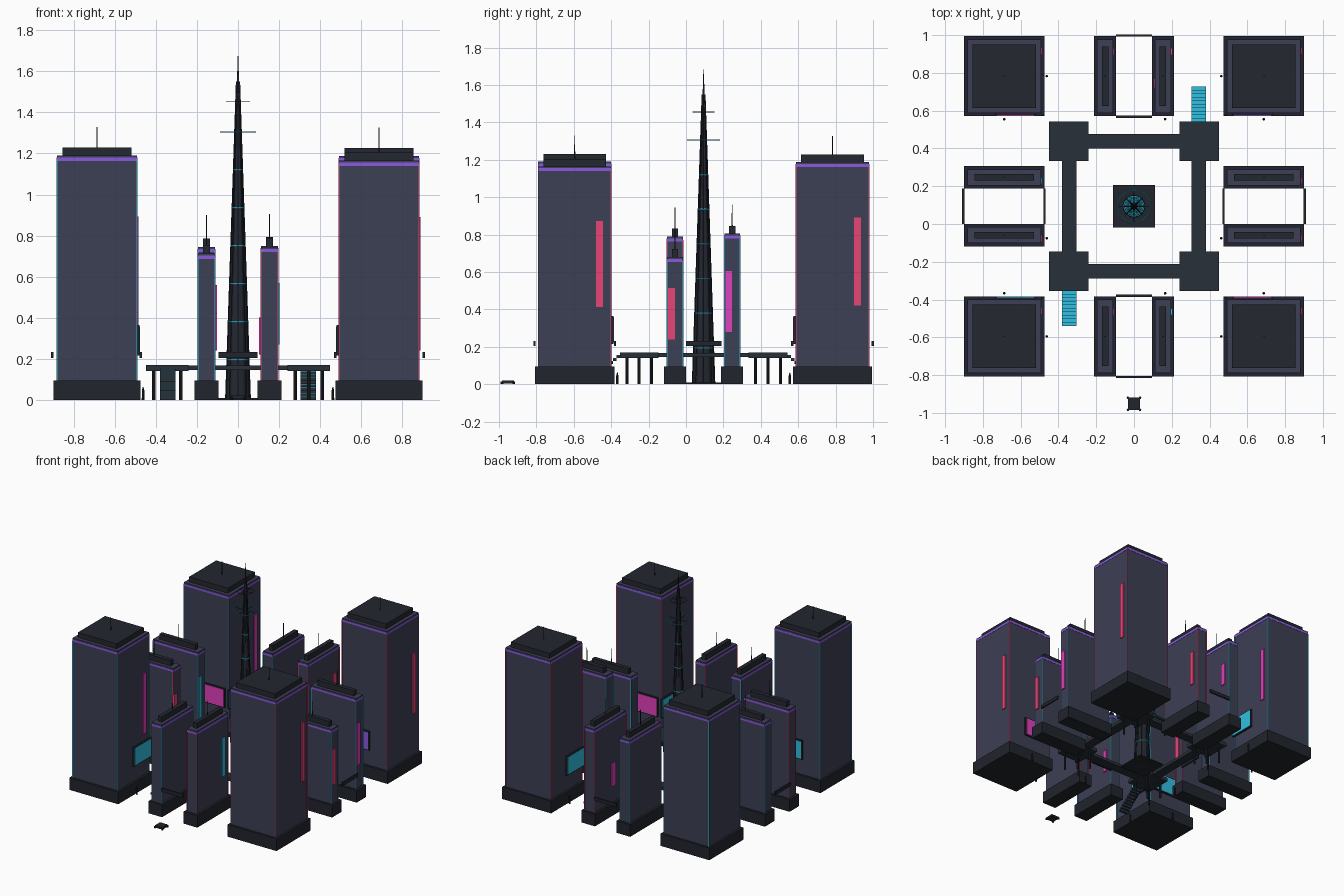
import bpy, math
from mathutils import Vector

if "Cube" in bpy.data.objects:
    bpy.data.objects.remove(bpy.data.objects["Cube"])

CY = 0.094  # y of the city block's middle


def mat(name, r, g, b):
    m = bpy.data.materials.new(name)
    m.diffuse_color = (r, g, b, 1)
    m.use_nodes = True
    m.node_tree.nodes["Principled BSDF"].inputs["Base Color"].default_value = m.diffuse_color
    return m


WALL = mat("wall", 0.046, 0.050, 0.088)
DARK = mat("dark", 0.015, 0.018, 0.025)
ROOF = mat("roof", 0.017, 0.020, 0.030)
DECK = mat("deck", 0.022, 0.030, 0.040)
PURPLE = mat("purple", 0.26, 0.10, 0.75)
CYAN = mat("cyan", 0.03, 0.52, 0.75)
RED = mat("red", 0.80, 0.06, 0.18)
MAGENTA = mat("magenta", 0.75, 0.05, 0.50)


def box(name, x0, x1, y0, y1, z0, z1, m):
    v = [(x, y, z) for z in (z0, z1) for x, y in ((x0, y0), (x1, y0), (x1, y1), (x0, y1))]
    f = [(3, 2, 1, 0), (4, 5, 6, 7), (0, 1, 5, 4), (1, 2, 6, 5), (2, 3, 7, 6), (3, 0, 4, 7)]
    me = bpy.data.meshes.new(name)
    me.from_pydata(v, [], f)
    me.materials.append(m)
    ob = bpy.data.objects.new(name, me)
    bpy.context.collection.objects.link(ob)
    return ob


def cbox(name, x, y, hx, hy, z0, z1, m):
    return box(name, x - hx, x + hx, y - hy, y + hy, z0, z1, m)


def cone(name, x, y, r0, r1, z0, z1, m, n=8):
    bpy.ops.mesh.primitive_cone_add(vertices=n, radius1=r0, radius2=r1, depth=z1 - z0,
                                    location=(x, y, (z0 + z1) / 2))
    ob = bpy.context.object
    ob.name = name
    ob.data.materials.append(m)
    return ob


def ring(name, r, thick, z, m):
    bpy.ops.mesh.primitive_torus_add(major_segments=24, minor_segments=6, major_radius=r,
                                     minor_radius=thick, location=(0, CY, z))
    ob = bpy.context.object
    ob.name = name
    ob.data.materials.append(m)


def building(name, x, y, hx, hy, top, neon):
    """Plinth, shaft, neon crown band and neon corner strips."""
    cbox(name + "_plinth", x, y, hx + 0.017, hy + 0.017, 0, 0.095, DARK)
    cbox(name + "_shaft", x, y, hx, hy, 0.095, top, WALL)
    cbox(name + "_crown_band", x, y, hx + 0.002, hy + 0.002, top - 0.026, top - 0.010, PURPLE)
    for sx in (-1, 1):
        for sy in (-1, 1):
            cbox(name + "_corner_strip", x + sx * hx, y + sy * hy, 0.0025, 0.0025, 0.095, top - 0.02, neon)


def side_sign(name, x, y0, y1, z0, z1, m):
    box(name, x, x + 0.008, y0, y1, z0, z1, m)


# Four corner towers
towers = [("southwest", -1, -1, 1.19, CYAN, MAGENTA, CYAN),
          ("southeast", 1, -1, 1.165, RED, RED, MAGENTA),
          ("northeast", 1, 1, 1.187, RED, RED, PURPLE),
          ("northwest", -1, 1, 1.10, CYAN, MAGENTA, MAGENTA)]
for name, sx, sy, top, neon, sign, board in towers:
    n = name + "_tower"
    x, y, h = sx * 0.687, CY + sy * 0.689, 0.195
    building(n, x, y, h, h, top, neon)
    cbox(n + "_roof_block", x, y, 0.168, 0.168, top, top + 0.04, ROOF)
    cone(n + "_antenna", x, y, 0.003, 0.002, top + 0.04, top + 0.14, DARK, 6)
    side_sign(n + "_sign", x + h, y + 0.115, y + 0.152, top * 0.355, top * 0.75, sign)
    # billboards on the two faces toward the plaza
    fx, fy = x - sx * h, y - sy * h
    yc = y - sy * 0.1
    cbox(n + "_billboard_frame", fx - sx * 0.006, yc, 0.006, 0.108, 0.215, 0.365, DARK)
    cbox(n + "_billboard", fx - sx * 0.013, yc, 0.002, 0.100, 0.222, 0.358, CYAN)
    xc = x - sx * 0.06
    cbox(n + "_side_billboard_frame", xc, fy - sy * 0.006, 0.108, 0.006, 0.215, 0.365, DARK)
    cbox(n + "_side_billboard", xc, fy - sy * 0.013, 0.100, 0.002, 0.222, 0.358, board)

# Eight slab blocks in pairs: x, y, lies along x, top, neon, sign
slabs = [("south", -0.153, CY - 0.689, False, 0.712, CYAN, MAGENTA, 0.24, 0.42),
         ("south", 0.153, CY - 0.689, False, 0.745, RED, CYAN, 0.27, 0.57),
         ("north", -0.153, CY + 0.689, False, 0.745, CYAN, MAGENTA, 0.38, 0.56),
         ("north", 0.153, CY + 0.689, False, 0.750, RED, RED, 0.27, 0.55),
         ("west", -0.687, CY - 0.153, True, 0.790, RED, RED, 0.28, 0.58),
         ("west", -0.687, CY + 0.153, True, 0.800, CYAN, CYAN, 0.28, 0.60),
         ("east", 0.687, CY - 0.153, True, 0.680, CYAN, RED, 0.24, 0.515),
         ("east", 0.687, CY + 0.153, True, 0.805, CYAN, MAGENTA, 0.28, 0.605)]
for side, x, y, along_x, top, neon, sign, z0, z1 in slabs:
    n = side + "_slab"

    def dims(a, b):
        return (a, b) if along_x else (b, a)
    hx, hy = dims(0.195, 0.042)
    building(n, x, y, hx, hy, top, neon)
    cbox(n + "_roof_block", x, y, *dims(0.157, 0.017), top, top + 0.042, ROOF)
    cone(n + "_antenna", x, y, 0.003, 0.002, top + 0.04, top + 0.155, DARK, 6)
    oy = -0.018 if along_x else 0.13
    side_sign(n + "_sign", x + hx, y + oy - 0.018, y + oy + 0.018, z0, z1, sign)
box("north_slab_west_sign", 0.103, 0.111, 0.72, 0.77, 0.22, 0.40, MAGENTA)

# Beams joining each pair of slabs
for s in (-1, 1):
    for t in (-1, 1):
        d = 0.689 + t * 0.215
        cbox("slab_link_beam", 0, CY + s * d, 0.095, 0.006, 0.205, 0.232, DARK)
        cbox("slab_link_beam", s * d, CY, 0.006, 0.095, 0.205, 0.232, DARK)

# Central spire: plinth, twelve-sided taper, ribs, neon rings and halos
cbox("spire_plinth", 0, CY, 0.112, 0.112, 0, 0.010, DARK)


def spire_radius(z):
    return 0.058 * (1 - z / 1.71)


cone("spire_body", 0, CY, spire_radius(0), 0.0, 0.0, 1.71, ROOF, 12)
for i in range(8):
    a = i * math.tau / 8
    c = bpy.data.curves.new("spire_rib", "CURVE")
    c.dimensions = "3D"
    c.bevel_depth = 0.003
    c.bevel_resolution = 0
    s = c.splines.new("POLY")
    s.points.add(1)
    for p, z in zip(s.points, (0.01, 1.55)):
        r = spire_radius(z) + 0.002
        p.co = (r * math.cos(a), CY + r * math.sin(a), z, 1)
    c.materials.append(DARK)
    bpy.context.collection.objects.link(bpy.data.objects.new("spire_rib", c))
for i in range(6):
    z = 0.195 + i * 0.185
    ring("spire_neon_ring", spire_radius(z) + 0.001, 0.004, z, CYAN)
ring("lower_halo", 0.086, 0.003, 1.305, CYAN)
ring("upper_halo", 0.058, 0.002, 1.455, DECK)
for z, r in ((1.305, 0.086), (1.455, 0.058)):
    cbox("halo_spoke", 0, CY, r, 0.0015, z - 0.0015, z + 0.0015, DARK)
    cbox("halo_spoke", 0, CY, 0.0015, r, z - 0.0015, z + 0.0015, DARK)

# Raised walkway: four decks, four bridges, round legs
for s in (-1, 1):
    cbox("walkway_bridge_x", 0, CY + s * 0.344, 0.25, 0.038, 0.145, 0.168, DECK)
    cbox("walkway_bridge_y", s * 0.343, CY, 0.038, 0.25, 0.145, 0.168, DECK)
    for t in (-1, 1):
        x, y = s * 0.345, CY + t * 0.344
        cbox("walkway_deck", x, y, 0.104, 0.104, 0.140, 0.170, DECK)
        for dx, dy in ((0, 0), (-1, -1), (-1, 1), (1, -1), (1, 1)):
            cone("walkway_leg", x + dx * 0.066, y + dy * 0.066, 0.008, 0.008, 0, 0.14, DARK)

# Two glowing stairways down from opposite decks
STEPS = 10
for s in (-1, 1):
    for i in range(STEPS):
        y = CY + s * (0.448 + (i + 0.5) * 0.0185)
        z = 0.155 * (1 - i / STEPS)
        cbox("stair_step", s * 0.343, y, 0.038, 0.0092, z - 0.0155, z - 0.002, DECK)
        cbox("stair_tread", s * 0.343, y, 0.038, 0.0092, z - 0.002, z, CYAN)

# Street posts along the kerbs
posts = [(s * 0.462, y) for s in (-1, 1) for y in (0.783, -0.075, -0.595)]
posts += [(x, y) for x in (-0.687, 0.165, 0.687) for y in (0.555, -0.367)]
for x, y in posts:
    cone("street_post", x, y, 0.007, 0.006, 0, 0.045, DARK)
    cone("street_post_cap", x, y, 0.006, 0.002, 0.045, 0.062, DARK)

# Small utility pad in front, with corner feet
cbox("front_pad", 0, -0.952, 0.033, 0.033, 0.004, 0.020, DARK)
for sx in (-1, 1):
    for sy in (-1, 1):
        cone("front_pad_foot", sx * 0.032, -0.952 + sy * 0.032, 0.007, 0.007, 0, 0.014, DARK)
